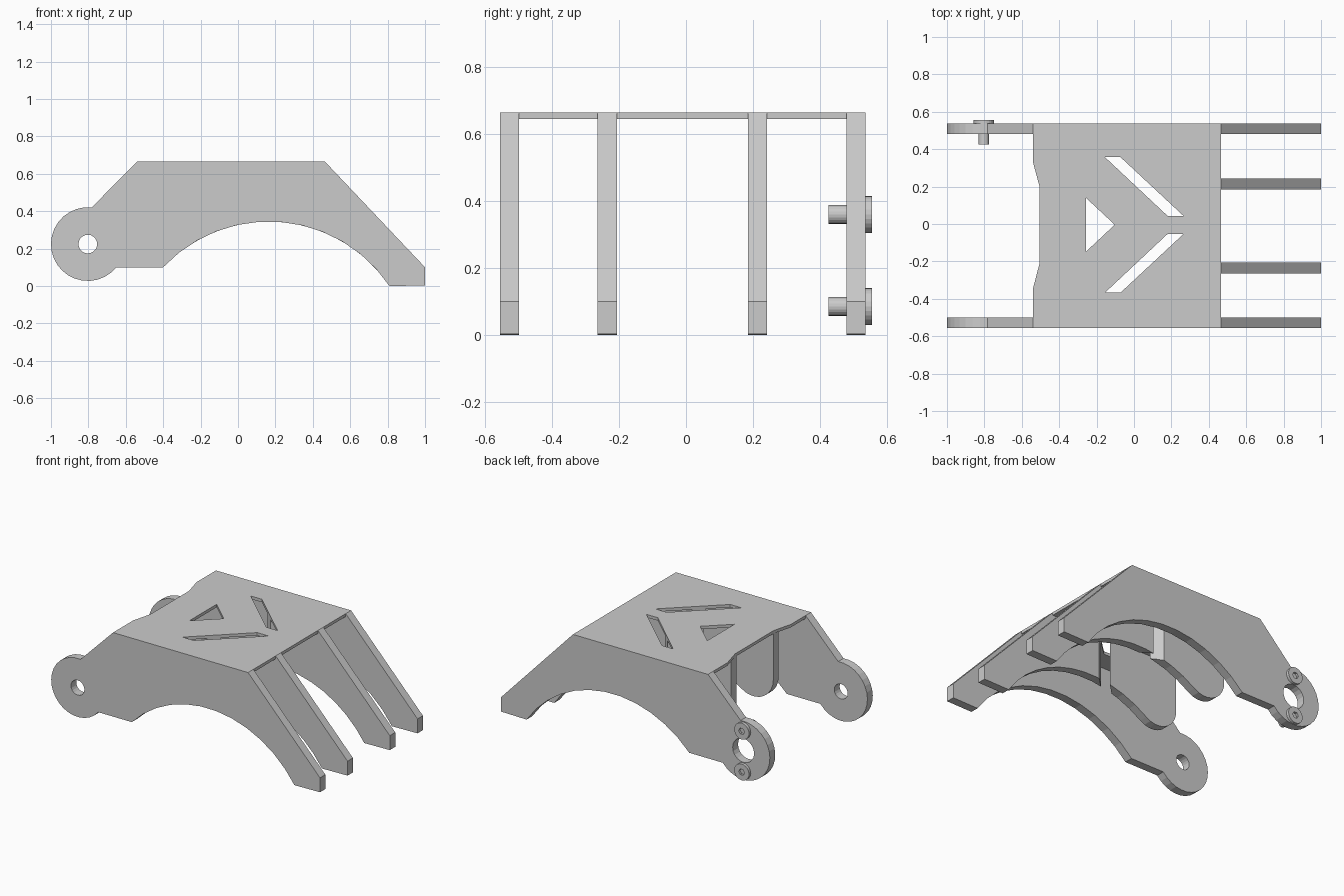
import bpy, bmesh
from math import sin, cos, radians, pi, atan2, hypot, degrees

if "Cube" in bpy.data.objects:
    bpy.data.objects.remove(bpy.data.objects["Cube"])


def arc(cx, cz, r, a0, a1, n):
    """Points along an arc, angles in degrees."""
    return [(cx + r * cos(radians(a0 + (a1 - a0) * i / n)),
             cz + r * sin(radians(a0 + (a1 - a0) * i / n))) for i in range(n + 1)]


def prism(name, pts, lo, hi, axis='Y'):
    """Extrude a 2D outline along Y (outline in xz) or Z (outline in xy)."""
    bm = bmesh.new()
    place = (lambda p, d: (p[0], d, p[1])) if axis == 'Y' else (lambda p, d: (p[0], p[1], d))
    a = [bm.verts.new(place(p, lo)) for p in pts]
    b = [bm.verts.new(place(p, hi)) for p in pts]
    bm.faces.new(a)
    bm.faces.new(b[::-1])
    n = len(pts)
    for i in range(n):
        bm.faces.new((a[i], b[i], b[(i + 1) % n], a[(i + 1) % n]))
    bmesh.ops.recalc_face_normals(bm, faces=bm.faces)
    me = bpy.data.meshes.new(name)
    bm.to_mesh(me)
    bm.free()
    ob = bpy.data.objects.new(name, me)
    bpy.context.collection.objects.link(ob)
    return ob


def cut(ob, *cutters):
    """Subtract the cutters from the object and apply."""
    for c in cutters:
        c.hide_render = True
        m = ob.modifiers.new("cut", 'BOOLEAN')
        m.operation = 'DIFFERENCE'
        m.solver = 'EXACT'
        m.object = c
        bpy.context.view_layer.objects.active = ob
        bpy.ops.object.modifier_apply(modifier=m.name)


def disc(x, z, r, n):
    return arc(x, z, r, 0, 360 - 360 / n, n - 1)


EX, EZ, ER = -0.803, 0.224, 0.197      # pivot ear
AX, AZ, AR = 0.165, -0.43, 0.775       # underside arch
TOP, UNDER = 0.665, 0.645

# Outlines: the front finger and arch are shared by all four plates
finger = [(0.465, TOP), (1.0, 0.1), (1.0, 0.003), (0.81, 0.003)]
a_start = degrees(atan2(0.43, 0.645))
a_end = degrees(atan2(0.53, -0.565))
outer = ([(-0.54, TOP)] + finger[:3] + arc(AX, AZ, AR, a_start, a_end, 12)
         + arc(EX, EZ, ER, 321, 84, 20))
LR = 0.15                              # rounded rear lobe of inner plates
LX = -0.505 + LR
LZ = AZ + ((AR + LR) ** 2 - (LX - AX) ** 2) ** 0.5
lobe_dir = degrees(atan2(LZ - AZ, LX - AX))
inner = ([(-0.505, UNDER), (0.465, UNDER)] + finger[:3]
         + arc(AX, AZ, AR, a_start, lobe_dir, 12)
         + arc(LX, LZ, LR, lobe_dir + 180, 180, 9)[1:])

# Side plates with pivot holes
near = prism("side_plate_front", outer, -0.557, -0.5)
far = prism("side_plate_back", outer, 0.48, 0.537)
holes = [prism("pivot_cutter", disc(EX, EZ, 0.05, 20), -0.7, -0.4),
         prism("bore_cutter", disc(EX, EZ, 0.08, 20), 0.4, 0.7)]
cut(near, holes[0])
cut(far, holes[1])

# Top cover with chevron slots and a triangle, slots run through the inner plates
cover = prism("top_cover", [(0.465, -0.5), (0.465, 0.48), (-0.54, 0.48), (-0.54, 0.33),
                            (-0.505, 0.2), (-0.505, -0.21), (-0.54, -0.345), (-0.54, -0.5)],
              UNDER, TOP, 'Z')
slot = [(-0.155, 0.357), (-0.072, 0.357), (0.265, 0.043), (0.18, 0.043)]
MID = -0.005
slots = [prism("slot_cutter", [(x, MID + s * (y - MID)) for x, y in slot], -0.1, 0.9, 'Z')
         for s in (1, -1)]
tri = prism("triangle_cutter", [(-0.257, 0.14), (-0.257, -0.148), (-0.103, -0.004)], 0.5, 0.8, 'Z')
cut(cover, *slots, tri)

# Inner ribs
for tag, lo, hi, s in (("back", 0.185, 0.243, slots[0]), ("front", -0.264, -0.207, slots[1])):
    cut(prism("inner_rib_" + tag, inner, lo, hi), s)

# Two socket screws through the back ear
for tag, z in (("upper", 0.36), ("lower", 0.085)):
    head = prism("screw_head_" + tag, disc(EX, z, 0.055, 24), 0.537, 0.556)
    socket = prism("socket_cutter", disc(EX, z, 0.022, 6), 0.541, 0.6)
    cut(head, socket)
    holes.append(socket)
    prism("screw_shaft_" + tag, disc(EX, z, 0.028, 20), 0.426, 0.4805)

for c in holes + slots + [tri]:
    bpy.data.objects.remove(c)
